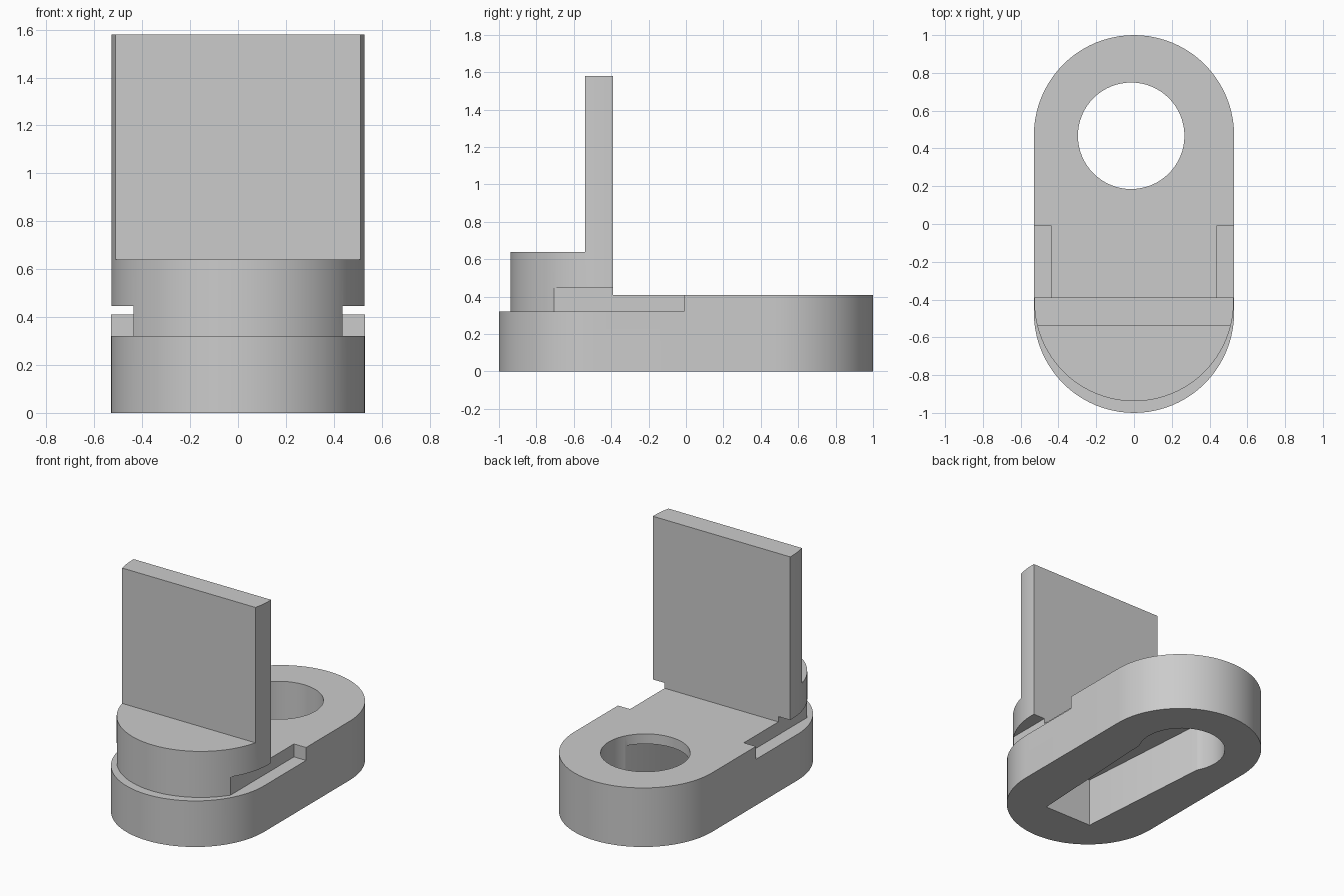
import bpy
import bmesh
from math import pi, sin, cos, sqrt

cube = bpy.data.objects.get("Cube")
if cube:
    bpy.data.objects.remove(cube, do_unlink=True)

grey = bpy.data.materials.new("plain_grey")
grey.use_nodes = True
colour = (0.6, 0.6, 0.6, 1)
grey.diffuse_color = colour
grey.node_tree.nodes["Principled BSDF"].inputs["Base Color"].default_value = colour


def arc(cx, cy, r, start, end, steps=40):
    """Points on a circular arc, counter-clockwise."""
    angles = [start + (end - start) * i / steps for i in range(steps + 1)]
    return [(cx + r * cos(a), cy + r * sin(a)) for a in angles]


def prism(name, outline, bottom, top):
    """Extrude a flat outline between two heights."""
    bm = bmesh.new()
    face = bm.faces.new([bm.verts.new((x, y, bottom)) for x, y in outline])
    result = bmesh.ops.extrude_face_region(bm, geom=[face])
    verts = [v for v in result["geom"] if isinstance(v, bmesh.types.BMVert)]
    bmesh.ops.translate(bm, verts=verts, vec=(0, 0, top - bottom))
    bmesh.ops.recalc_face_normals(bm, faces=bm.faces)
    mesh = bpy.data.meshes.new(name)
    bm.to_mesh(mesh)
    bm.free()
    mesh.materials.append(grey)
    obj = bpy.data.objects.new(name, mesh)
    bpy.context.collection.objects.link(obj)
    return obj


def block(name, x0, x1, y0, y1, z0, z1):
    return prism(name, [(x0, y0), (x1, y0), (x1, y1), (x0, y1)], z0, z1)


def combine(target, tool, operation):
    """Apply a boolean and remove the tool object."""
    bpy.context.view_layer.objects.active = target
    mod = target.modifiers.new("combine", "BOOLEAN")
    mod.operation = operation
    mod.solver = "EXACT"
    mod.object = tool
    bpy.ops.object.modifier_apply(modifier=mod.name)
    bpy.data.objects.remove(tool, do_unlink=True)


# Rounded base with a lowered front end
R = 0.53
base = prism("base_bracket", arc(0, 0.47, R, 0, pi) + arc(0, -0.47, R, pi, 2 * pi), 0, 0.41)
combine(base, block("front_step", -1, 1, -2, -0.41, 0.32, 1), "DIFFERENCE")

# Half-round boss rising into the upright plate
r, cy, back = 0.528, -0.41, -0.39
half = sqrt(r * r - (back - cy) ** 2)
outline = [(-half, back)] + arc(0, cy, r, pi, 2 * pi, 48) + [(half, back)]
upright = prism("upright", outline, 0.2, 1.58)
combine(upright, block("plate_front", -1, 1, -2, -0.54, 0.64, 2), "DIFFERENCE")
combine(base, upright, "UNION")

# Side notches under the boss
for side in (-1, 1):
    x0, x1 = sorted((side * 0.437, side))
    combine(base, block("notch", x0, x1, -2, -0.01, 0.32, 0.447), "DIFFERENCE")

# Through hole and tapered pocket in the underside
combine(base, prism("hole", arc(-0.015, 0.467, 0.282, 0, 2 * pi, 64)[:-1], -0.2, 0.6), "DIFFERENCE")
pocket = [(-0.187, -0.675), (0.182, -0.675), (0.235, 0.38), (-0.265, 0.38)]
combine(base, prism("pocket", pocket, -0.2, 0.34), "DIFFERENCE")

# Smooth curves with crisp edges
bpy.ops.object.select_all(action="DESELECT")
base.select_set(True)
bpy.context.view_layer.objects.active = base
bpy.ops.object.shade_smooth_by_angle(angle=0.5)
